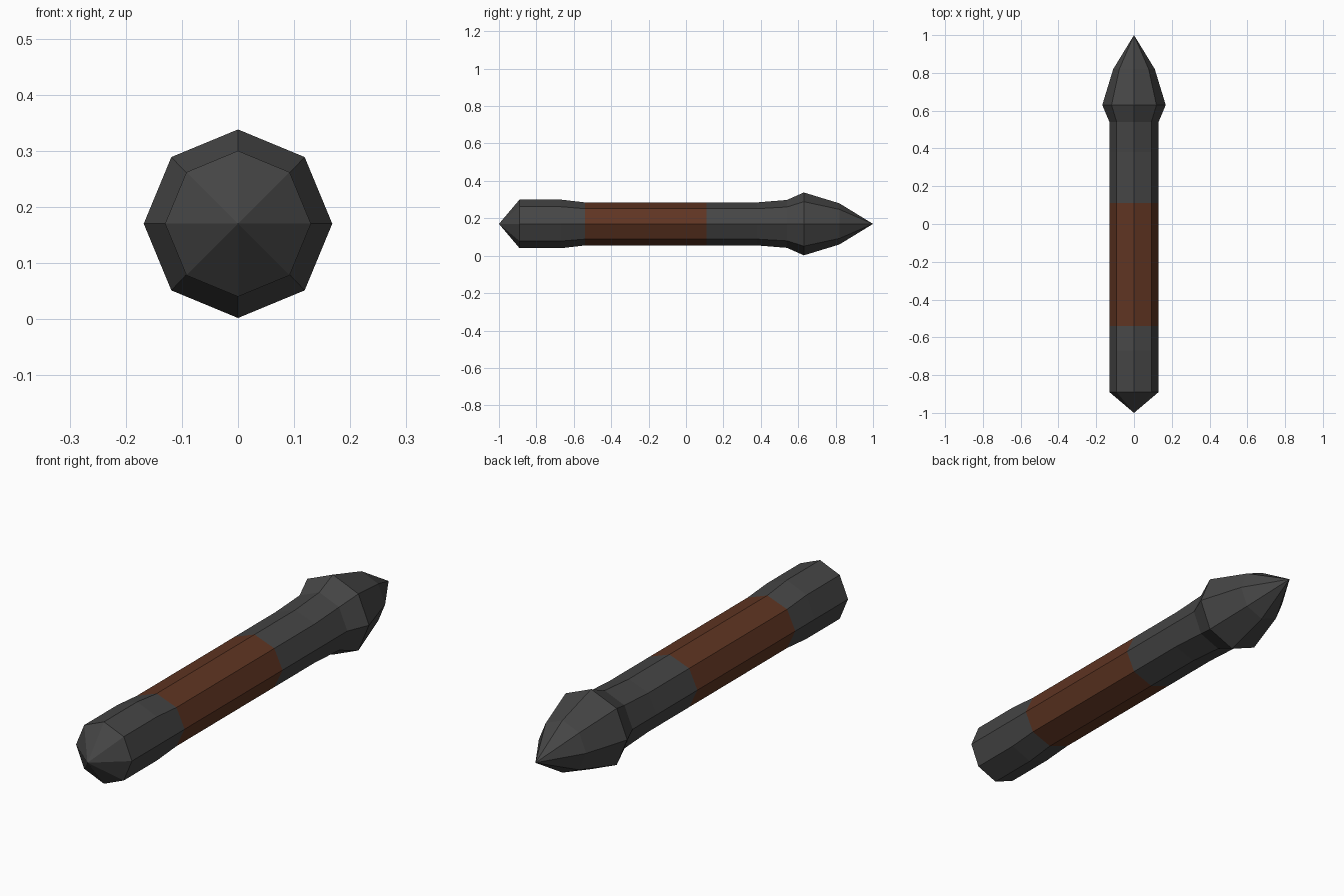
import bpy, bmesh, math

if "Cube" in bpy.data.objects:
    bpy.data.objects.remove(bpy.data.objects["Cube"])

SIDES = 8
CENTRE_Z = 0.17


def material(name, rgb):
    m = bpy.data.materials.new(name)
    m.diffuse_color = (*rgb, 1.0)
    m.use_nodes = True
    m.node_tree.nodes["Principled BSDF"].inputs["Base Color"].default_value = m.diffuse_color
    return m


iron = material("dark_iron", (0.06, 0.06, 0.06))
leather = material("brown_leather", (0.115, 0.035, 0.016))

# Sections along y: (y, half width x, half height z); the ends are points
sections = [
    (-0.89, 0.13, 0.13), (-0.67, 0.13, 0.13), (-0.54, 0.13, 0.115),
    (0.11, 0.13, 0.115), (0.38, 0.13, 0.115), (0.54, 0.13, 0.128),
    (0.63, 0.168, 0.168), (0.82, 0.11, 0.11),
]

bm = bmesh.new()
rings = []
for y, rx, rz in sections:
    angles = [2 * math.pi * i / SIDES for i in range(SIDES)]
    rings.append([bm.verts.new((rx * math.cos(a), y, CENTRE_Z + rz * math.sin(a)))
                  for a in angles])
pommel = bm.verts.new((0, -1, CENTRE_Z))
tip = bm.verts.new((0, 1, CENTRE_Z))

# Shaft walls and the two pointed ends
for a, b in zip(rings, rings[1:]):
    for i in range(SIDES):
        j = (i + 1) % SIDES
        bm.faces.new((a[i], a[j], b[j], b[i]))
for i in range(SIDES):
    j = (i + 1) % SIDES
    bm.faces.new((pommel, rings[0][j], rings[0][i]))
    bm.faces.new((tip, rings[-1][i], rings[-1][j]))
bmesh.ops.recalc_face_normals(bm, faces=bm.faces)

# Wrapped grip is the band between the two colour breaks
for f in bm.faces:
    f.material_index = int(-0.54 < f.calc_center_median().y < 0.11)
    f.smooth = False

mesh = bpy.data.meshes.new("spike_with_grip")
bm.to_mesh(mesh)
bm.free()
mesh.materials.append(iron)
mesh.materials.append(leather)
bpy.context.collection.objects.link(bpy.data.objects.new("spike_with_grip", mesh))
